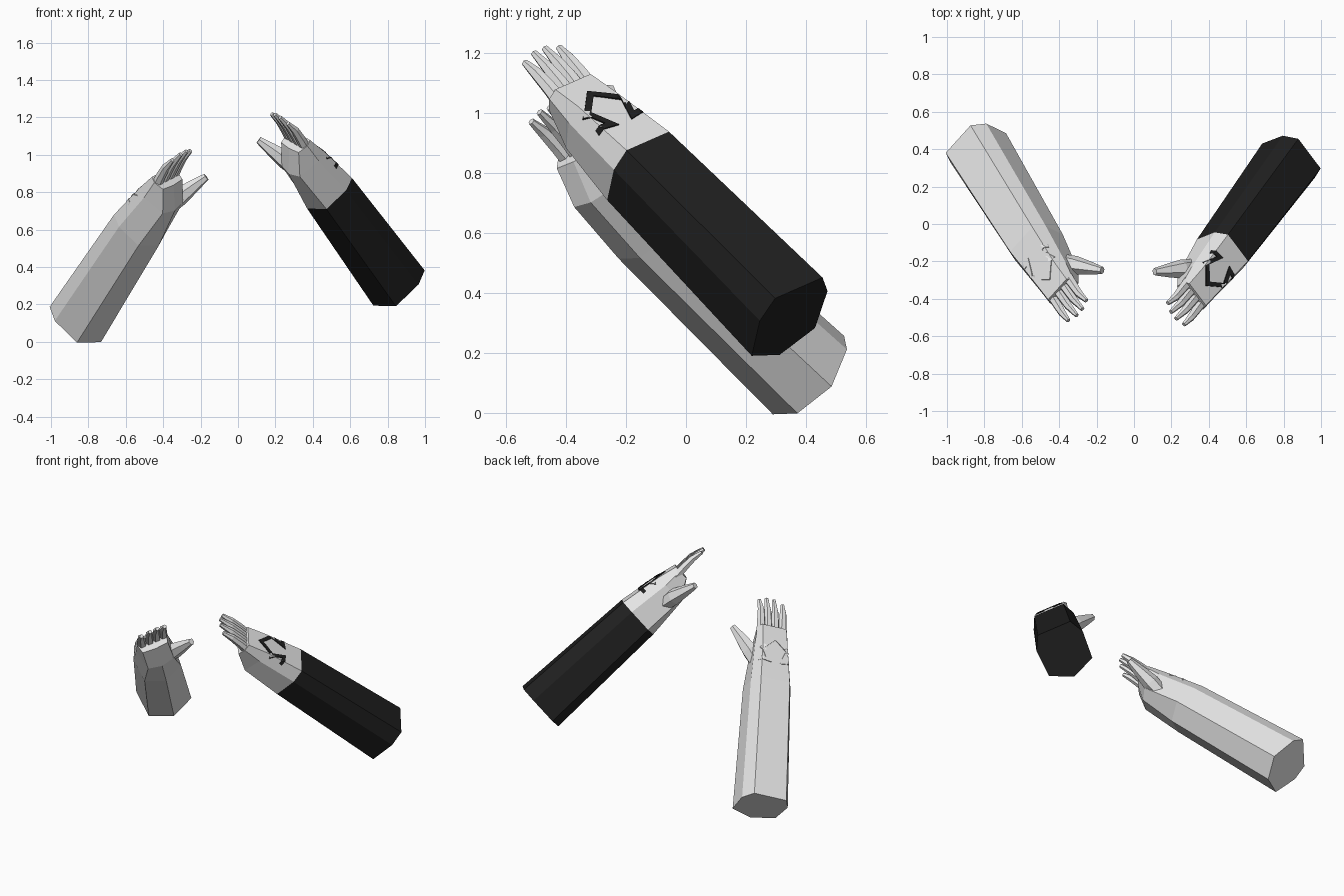
import bpy, bmesh, math
from mathutils import Vector, Matrix
from mathutils.bvhtree import BVHTree

if "Cube" in bpy.data.objects:
    bpy.data.objects.remove(bpy.data.objects["Cube"])


def material(name, g):
    m = bpy.data.materials.new(name)
    m.diffuse_color = (g, g, g, 1)
    m.use_nodes = True
    m.node_tree.nodes["Principled BSDF"].inputs["Base Color"].default_value = m.diffuse_color
    return m


SKIN = material("pale grey skin", 0.8)
BLACK = material("black cloth", 0.014)

# Local frame of an arm: x = towards thumb, y = back of hand, z = along the arm
# Half profiles: (z, top x, top y, side x, side y, low x, low y, bottom y)
ELBOW = (0.0, .105, .130, .150, .045, .140, -.125, -.186)
CUFF = (0.8, .094, .115, .130, .040, .120, -.108, -.160)
HEEL = (1.06, .080, .082, .108, .020, .085, -.110, -.128)
KNUCKLE = (1.18, .078, .058, .096, .022, .082, -.035, -.042)


def ring(p):
    z, tx, ty, sx, sy, lx, ly, by = p
    return [Vector(c) for c in ((tx, ty, z), (sx, sy, z), (lx, ly, z), (0, by, z),
                                (-lx, ly, z), (-sx, sy, z), (-tx, ty, z))]


def loft(bm, rings):
    vs = [[bm.verts.new(c) for c in r] for r in rings]
    n = len(vs[0])
    for a, b in zip(vs, vs[1:]):
        for i in range(n):
            j = (i + 1) % n
            bm.faces.new((a[i], a[j], b[j], b[i]))
    bm.faces.new(vs[0])
    bm.faces.new(vs[-1])


def digit(bm, path, sides=6):
    """Tapered finger; path holds (x, y, z, radius)."""
    rings = []
    for i, p in enumerate(path):
        q, r = path[max(i - 1, 0)], path[min(i + 1, len(path) - 1)]
        t = (Vector(r[:3]) - Vector(q[:3])).normalized()
        a = Vector((0, 1, 0)).cross(t).normalized()
        b = t.cross(a)
        rings.append([Vector(p[:3]) + p[3] * (math.cos(k) * a + math.sin(k) * b)
                      for k in (2 * math.pi * s / sides for s in range(sides))])
    loft(bm, rings)


def finish(bm, name, mat, place):
    for v in bm.verts:
        v.co = place(v.co)
    bmesh.ops.recalc_face_normals(bm, faces=bm.faces[:])
    me = bpy.data.meshes.new(name)
    bm.to_mesh(me)
    bm.free()
    me.materials.append(mat)
    bpy.context.collection.objects.link(bpy.data.objects.new(name, me))


def marking(name, mat, place, tree):
    """Thin zigzag stripe laid over the back of the hand."""
    half = [(.098, .938), (.046, .930), (.080, 1.016)]
    pts = [Vector(p) for p in half + [(0, 1.094)] + [(-x, z) for x, z in half[::-1]]]
    sides = []
    for i, p in enumerate(pts):
        d0 = (p - pts[i - 1]).normalized() if i else None
        d1 = (pts[i + 1] - p).normalized() if i < len(pts) - 1 else None
        d0, d1 = d0 or d1, d1 or d0
        n0, n1 = Vector((-d0.y, d0.x)), Vector((-d1.y, d1.x))
        m = (n0 + n1).normalized()
        m *= .0115 / max(m.dot(n0), .5)
        sides.append((p + m, p - m))
    bm = bmesh.new()

    def drop(x, z):
        hit = tree.ray_cast(Vector((x, .5, z)), Vector((0, -1, 0)))[0]
        return Vector((x, (hit.y if hit else .03) + .005, z))

    steps = 5
    for (a0, b0), (a1, b1) in zip(sides, sides[1:]):
        rows = []
        for k in range(steps + 1):
            a, b = a0.lerp(a1, k / steps), b0.lerp(b1, k / steps)
            top = [drop(*a), drop(*b)]
            low = [c - Vector((0, .008, 0)) for c in top[::-1]]
            rows.append(top + low)
        loft(bm, rows)
    finish(bm, name, mat, place)


def arm(side, centre, axis, back, sleeve_mat, mark_mat):
    d = Vector(axis).normalized()
    n = Vector(back)
    n = (n - d * n.dot(d)).normalized()
    w = d.cross(n)
    flip = -1 if side == "left" else 1

    def place(c):
        p = Vector(centre) + w * c.x + n * c.y + d * c.z
        return Vector((flip * p.x, p.y, p.z))

    # forearm or sleeve
    bm = bmesh.new()
    loft(bm, [ring(ELBOW), ring(CUFF)])
    finish(bm, side + ("_sleeve" if sleeve_mat == BLACK else "_forearm"), sleeve_mat, place)

    # wrist and palm
    bm = bmesh.new()
    loft(bm, [ring(CUFF), ring(HEEL), ring(KNUCKLE)])
    tree = BVHTree.FromBMesh(bm)

    # four fingers: base x, tip x, tip z
    for x0, x1, z in ((.070, .094, 1.355), (.026, .048, 1.375),
                      (-.020, .000, 1.375), (-.066, -.058, 1.355)):
        digit(bm, [(x0, .015, 1.14, .030), (x0 * .7 + x1 * .3, .024, 1.22, .026),
                   ((x0 + x1) / 2, .028, 1.29, .022), (x1, .020, z, .012)])
    # thumb
    digit(bm, [(.060, -.060, .98, .045), (.105, -.066, 1.05, .052),
               (.165, -.080, 1.13, .036), (.214, -.092, 1.195, .020)])
    finish(bm, side + "_hand", SKIN, place)
    marking(side + "_hand_marking", mark_mat, place, tree)


arm("right", (.85, .35, .325), (-.465, -.626, .626), (.693, .222, .685), BLACK, BLACK)
arm("left", (.855, .42, .13), (-.410, -.666, .626), (.671, .282, .685), SKIN, SKIN)
